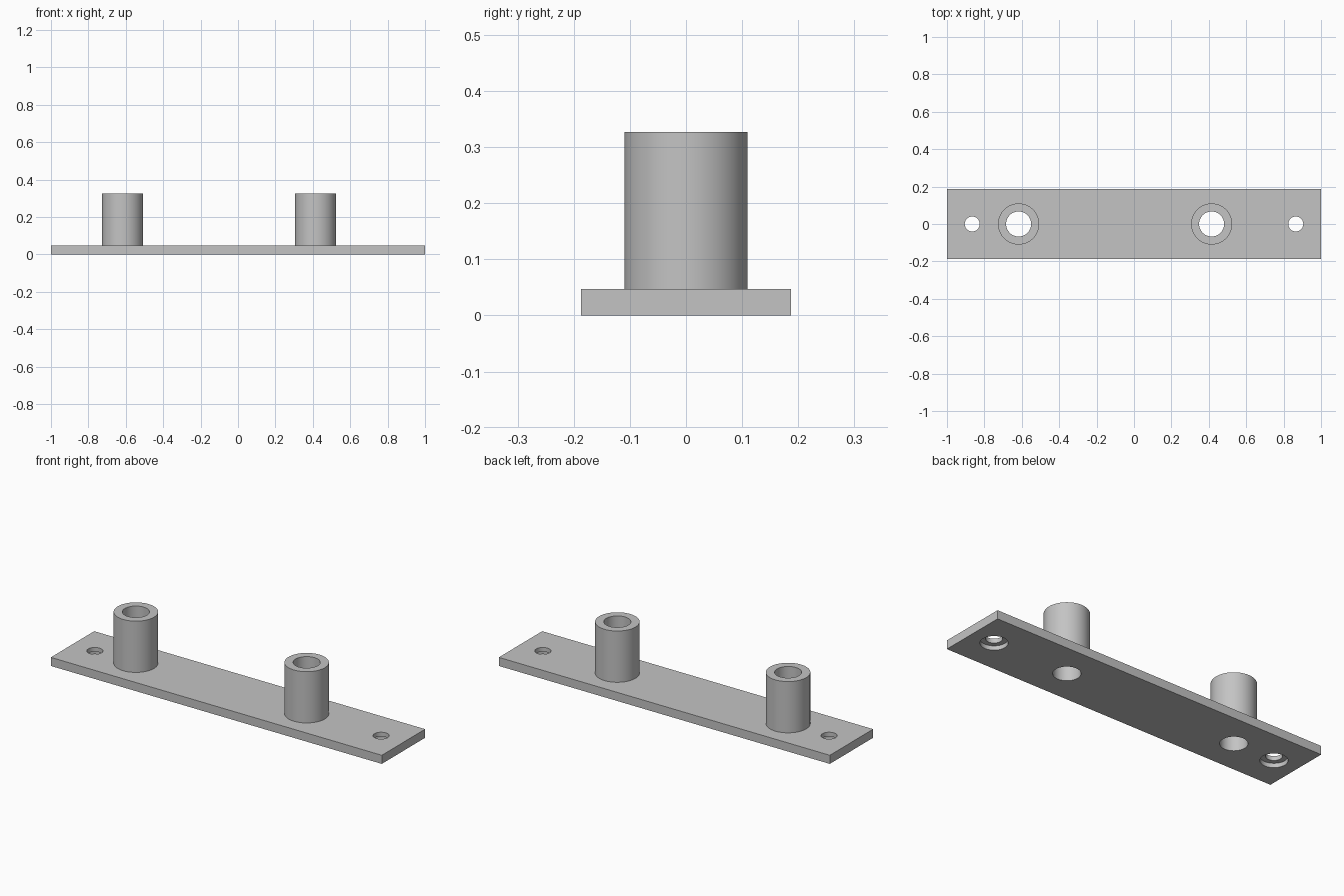
import bpy

cube = bpy.data.objects.get("Cube")
if cube:
    bpy.data.objects.remove(cube, do_unlink=True)

HALF_DEPTH = 0.187
PLATE_TOP = 0.047
BOSS_TOP = 0.327
BOSS_XS = (-0.617, 0.415)
SCREW_XS = (-0.865, 0.865)
SIDES = 64

grey = bpy.data.materials.new("plain grey")
grey.diffuse_color = (0.55, 0.55, 0.55, 1)
grey.use_nodes = True
grey.node_tree.nodes["Principled BSDF"].inputs["Base Color"].default_value = (0.55, 0.55, 0.55, 1)


def cylinder(name, x, radius, bottom, top):
    bpy.ops.mesh.primitive_cylinder_add(
        vertices=SIDES, radius=radius, depth=top - bottom,
        location=(x, 0, (bottom + top) / 2))
    obj = bpy.context.object
    obj.name = name
    obj.data.materials.append(grey)
    return obj


def combine(target, tool, operation):
    """Apply a boolean to the target and discard the tool."""
    tool.hide_render = True
    mod = target.modifiers.new(operation.lower(), "BOOLEAN")
    mod.operation = operation
    mod.solver = "EXACT"
    mod.object = tool
    bpy.context.view_layer.objects.active = target
    bpy.ops.object.modifier_apply(modifier=mod.name)
    bpy.data.objects.remove(tool, do_unlink=True)


# Flat base plate
bpy.ops.mesh.primitive_cube_add(size=1, location=(0, 0, PLATE_TOP / 2))
plate = bpy.context.object
plate.name = "mounting_plate"
plate.scale = (2, 2 * HALF_DEPTH, PLATE_TOP)
bpy.ops.object.transform_apply(location=True, rotation=False, scale=True)
plate.data.materials.append(grey)

# Upright bosses, bored right through the plate
for x in BOSS_XS:
    combine(plate, cylinder("boss", x, 0.11, PLATE_TOP / 2, BOSS_TOP), "UNION")
    combine(plate, cylinder("bore", x, 0.067, -0.1, BOSS_TOP + 0.1), "DIFFERENCE")

# Screw holes at the ends, counterbored from below
for x in SCREW_XS:
    combine(plate, cylinder("screw_hole", x, 0.04, -0.1, 0.1), "DIFFERENCE")
    combine(plate, cylinder("counterbore", x, 0.067, -0.1, PLATE_TOP / 2), "DIFFERENCE")

# Smooth round walls with crisp rims
bpy.ops.object.select_all(action="DESELECT")
plate.select_set(True)
bpy.context.view_layer.objects.active = plate
bpy.ops.object.shade_smooth_by_angle(angle=0.6)
